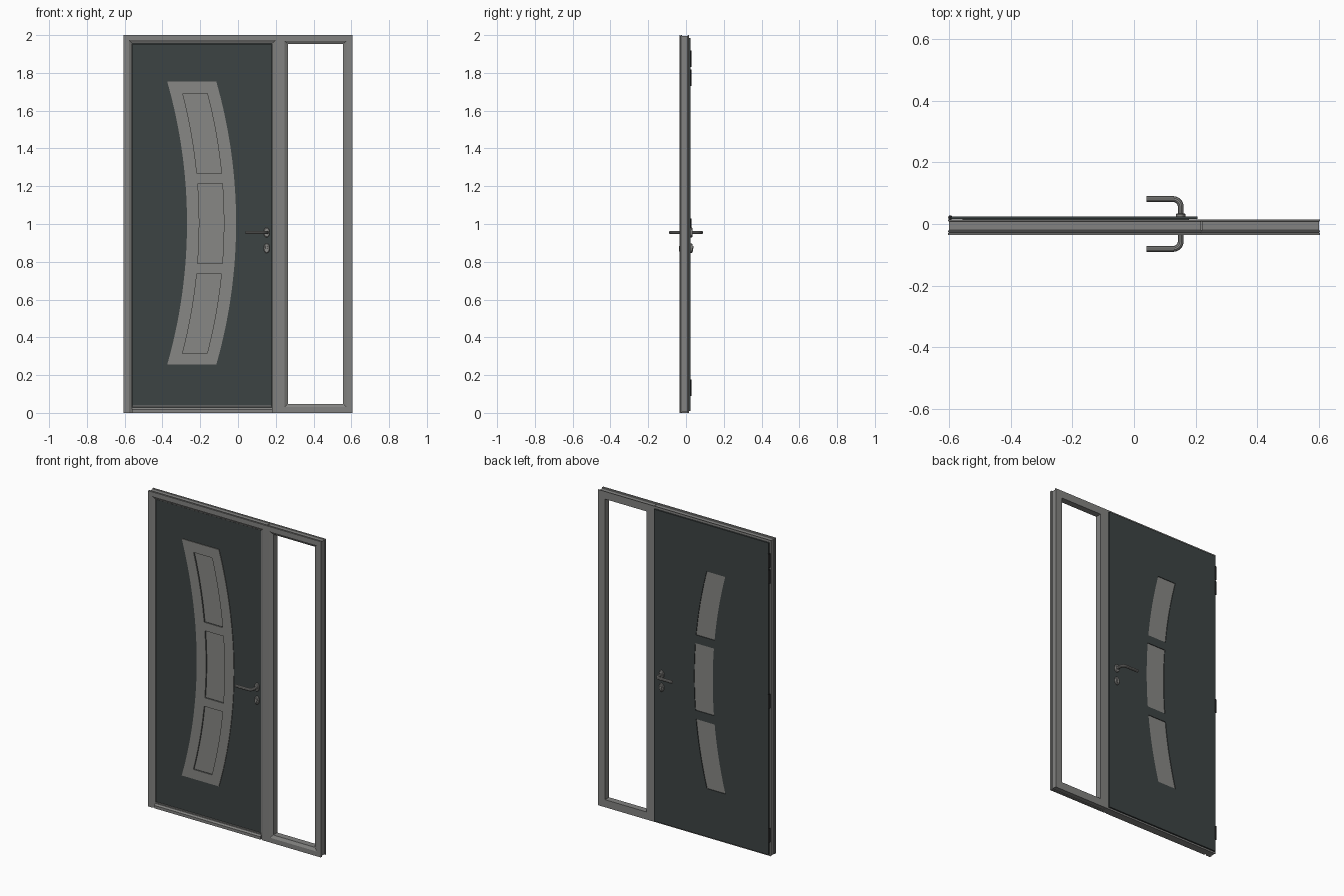
import bpy, bmesh, math

if "Cube" in bpy.data.objects:
    bpy.data.objects.remove(bpy.data.objects["Cube"])


def material(name, rgb):
    m = bpy.data.materials.new(name)
    m.diffuse_color = (*rgb, 1)
    m.use_nodes = True
    m.node_tree.nodes["Principled BSDF"].inputs["Base Color"].default_value = m.diffuse_color
    return m


FRAME = material("frame_grey", (0.225, 0.225, 0.218))
DARK = material("anthracite", (0.046, 0.056, 0.056))
PLATE = material("brushed_steel", (0.245, 0.245, 0.232))
METAL = material("handle_metal", (0.25, 0.25, 0.24))
BLACK = material("black_plastic", (0.012, 0.012, 0.012))


def finish(name, bm, mat):
    bmesh.ops.recalc_face_normals(bm, faces=bm.faces)
    me = bpy.data.meshes.new(name)
    bm.to_mesh(me)
    bm.free()
    me.materials.append(mat)
    ob = bpy.data.objects.new(name, me)
    bpy.context.collection.objects.link(ob)
    return ob


def loft(name, sections, mat, closed=False):
    """Skin a list of equal closed cross-sections; cap the ends unless closed."""
    bm = bmesh.new()
    rings = [[bm.verts.new(p) for p in s] for s in sections]
    n = len(rings[0])
    for i in range(len(rings) if closed else len(rings) - 1):
        a, b = rings[i], rings[(i + 1) % len(rings)]
        for j in range(n):
            k = (j + 1) % n
            bm.faces.new((a[j], a[k], b[k], b[j]))
    if not closed:
        bm.faces.new(rings[0])
        bm.faces.new(rings[-1])
    return finish(name, bm, mat)


def box(name, x0, x1, y0, y1, z0, z1, mat):
    return loft(name, [[(x0, y0, z), (x1, y0, z), (x1, y1, z), (x0, y1, z)]
                       for z in (z0, z1)], mat)


def arch(name, xa, xb, y0, y1, z0, z1, mat, n=12):
    """Curved band bowing towards +x at mid height."""
    R, zc = 2.73, 1.005
    secs = []
    for i in range(n + 1):
        z = z0 + (z1 - z0) * i / n
        s = math.sqrt(R * R - (z - zc) ** 2) - R
        secs.append([(xa + s, y0, z), (xb + s, y0, z), (xb + s, y1, z), (xa + s, y1, z)])
    return loft(name, secs, mat)


def cut(ob, cutters):
    for c in cutters:
        m = ob.modifiers.new("cut", 'BOOLEAN')
        m.operation, m.object, m.solver = 'DIFFERENCE', c, 'EXACT'
        bpy.context.view_layer.objects.active = ob
        bpy.ops.object.modifier_apply(modifier=m.name)


# Frame profile: (inward distance, y), with outer grooves and a chamfered inner front edge
def profile(w):
    return [(0, -0.035), (w - 0.018, -0.035), (w - 0.005, -0.027), (w, -0.025), (w, 0.015),
            (0, 0.015), (0, 0.01), (0.004, 0.008), (0.004, -0.02), (0, -0.022),
            (0, -0.026), (0.004, -0.028), (0, -0.030)]


# Door frame: left jamb and head, mitred
p = profile(0.045)
loft("door_frame", [[(-0.605 + d, y, 0) for d, y in p],
                    [(-0.605 + d, y, 2 - d) for d, y in p],
                    [(0.217, y, 2 - d) for d, y in p]], FRAME)

# Side light frame: closed mitred ring around the open light
p = profile(0.048)
loft("side_light_frame", [[(0.217 + d, y, d) for d, y in p],
                          [(0.217 + d, y, 2 - d) for d, y in p],
                          [(0.605 - d, y, 2 - d) for d, y in p],
                          [(0.605 - d, y, d) for d, y in p]], FRAME, closed=True)

# Mullion between door and side light
loft("mullion", [[(x, y, z) for x, y in ((0.18, -0.025), (0.185, -0.027), (0.198, -0.035),
                                         (0.222, -0.035), (0.222, 0.015), (0.18, 0.015))]
                 for z in (0, 1.98)], FRAME)

# Threshold with sloped nose, and drip bar
loft("threshold", [[(x, y, z) for y, z in ((-0.035, 0), (-0.035, 0.018), (-0.027, 0.028),
                                           (0.015, 0.028), (0.015, 0))]
                   for x in (-0.562, 0.182)], FRAME)
box("drip_bar", -0.558, 0.178, -0.029, -0.02, 0.031, 0.038, FRAME)

# Door leaf: core inside the frame and rebated lip behind it
core = box("leaf_core", -0.558, 0.178, -0.024, 0.0165, 0.03, 1.954, DARK)
lip = box("leaf_lip", -0.595, 0.207, 0.0155, 0.025, 0.01, 1.986, DARK)

# Curved trim plate on the front, with three windows cut through plate and leaf
plate = arch("curved_trim_plate", -0.27, -0.01, -0.028, -0.0235, 0.255, 1.755, PLATE, 32)
for part, (z0, z1) in zip(("lower", "middle", "upper"),
                          ((0.315, 0.735), (0.79, 1.215), (1.268, 1.69))):
    cutter = arch("cutter", -0.205, -0.075, -0.06, 0.06, z0, z1, DARK)
    for ob in (core, lip, plate):
        cut(ob, [cutter])
    bpy.data.objects.remove(cutter)
    arch(part + "_window", -0.206, -0.074, -0.019, 0.021, z0 - 0.001, z1 + 0.001, PLATE)


# Door furniture
def disc(name, x, z, rx, rz, y0, y1, mat, n=24, inset=0.85):
    secs = []
    for y, s in ((y0, 1), (y0 + 0.6 * (y1 - y0), 1), (y1, inset)):
        secs.append([(x + s * rx * math.cos(2 * math.pi * i / n), y,
                      z + s * rz * math.sin(2 * math.pi * i / n)) for i in range(n)])
    return loft(name, secs, mat)


def lever(name, side, y_base):
    """Round bar: neck out of the leaf, quarter bend, grip towards the hinges."""
    r, x, y = 0.025, 0.152, 0.081
    pts = [(x, y_base)]
    for i in range(9):
        a = math.pi / 2 * i / 8
        pts.append((x - r + r * math.cos(a), side * (y - r + r * math.sin(a))))
    pts.append((0.04, side * y))
    cu = bpy.data.curves.new(name, 'CURVE')
    cu.dimensions = '3D'
    cu.bevel_depth, cu.bevel_resolution, cu.use_fill_caps = 0.0095, 3, True
    sp = cu.splines.new('POLY')
    sp.points.add(len(pts) - 1)
    for q, (px, py) in zip(sp.points, pts):
        q.co = (px, py, 0.955, 1)
    cu.materials.append(METAL)
    ob = bpy.data.objects.new(name, cu)
    bpy.context.collection.objects.link(ob)
    bpy.ops.object.select_all(action='DESELECT')
    ob.select_set(True)
    bpy.context.view_layer.objects.active = ob
    bpy.ops.object.convert(target='MESH')
    bpy.ops.object.shade_smooth_by_angle()


for tag, side, face in (("front", -1, -0.024), ("back", 1, 0.025)):
    lever(tag + "_lever", side, face)
    disc(tag + "_handle_rosette", 0.152, 0.955, 0.016, 0.026, face, face + side * 0.009, METAL)
    disc(tag + "_lock_rosette", 0.152, 0.872, 0.016, 0.026, face, face + side * 0.009, METAL)
    disc(tag + "_lock_cylinder", 0.152, 0.877, 0.008, 0.008, face, face + side * 0.014, METAL, 16)
    box(tag + "_lock_body", 0.148, 0.156, min(face, face + side * 0.012),
        max(face, face + side * 0.012), 0.855, 0.875, METAL)

# Hinges on the back along the left jamb
for i, z in enumerate((0.09, 0.94, 1.73, 1.83)):
    secs = [[(-0.597 + 0.007 * math.cos(math.pi * k / 6), 0.021 + 0.007 * math.sin(math.pi * k / 6), h)
             for k in range(12)] for h in (z, z + 0.088)]
    loft(f"hinge_{i + 1}", secs, BLACK)
